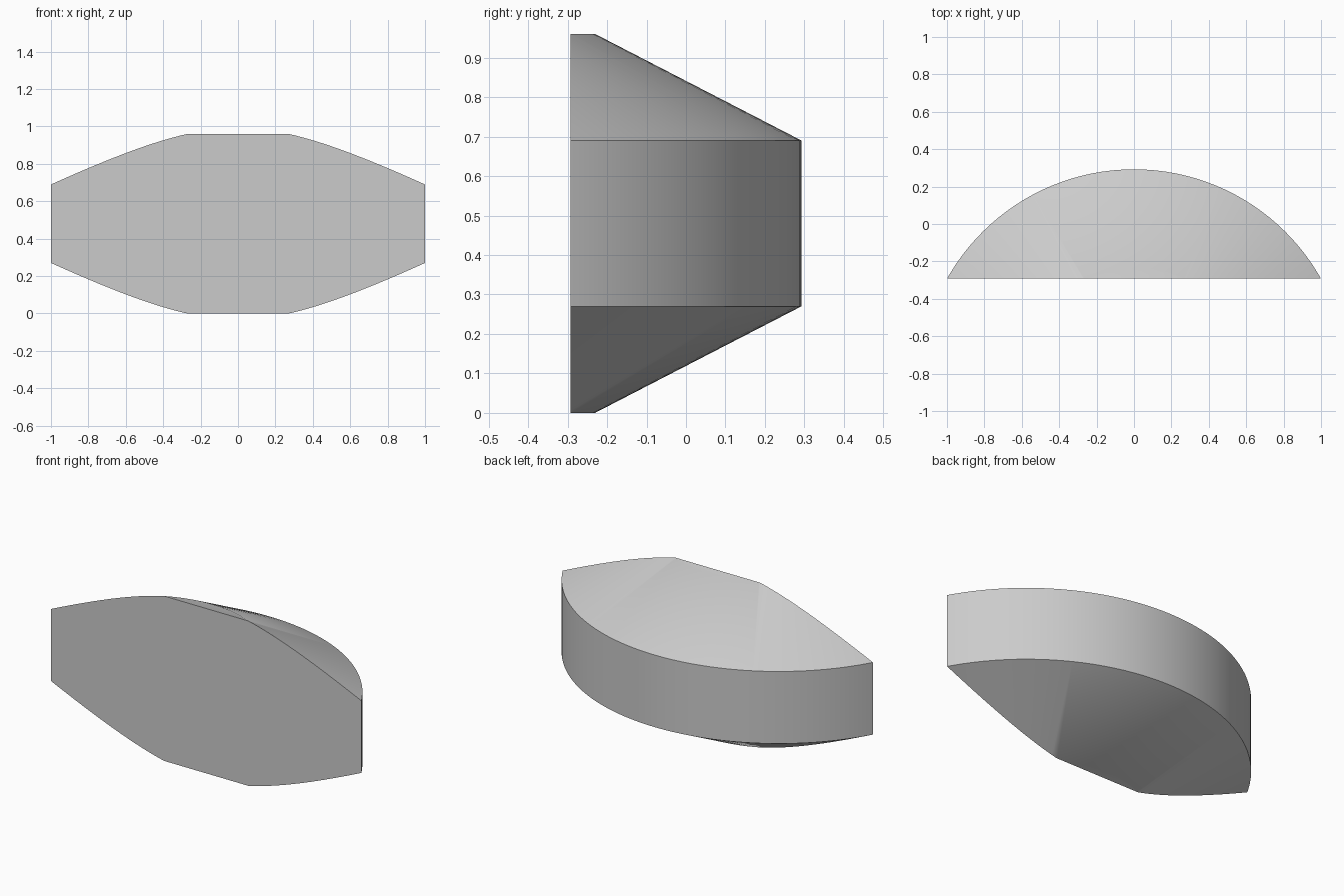
import bpy, bmesh, math
from mathutils import Vector

cube = bpy.data.objects.get("Cube")
if cube:
    bpy.data.objects.remove(cube, do_unlink=True)

FRONT_Y = -0.2925
RADIUS = 1.147
CAP_RADIUS = 0.624
CENTER_Y = -FRONT_Y - RADIUS
HEIGHT, RIM_LOW, RIM_HIGH = 0.96, 0.27, 0.69
SEGMENTS = 128

# Plain grey material
grey = bpy.data.materials.new("light grey")
grey.use_nodes = True
color = (0.6, 0.6, 0.6, 1)
grey.diffuse_color = color
grey.node_tree.nodes["Principled BSDF"].inputs["Base Color"].default_value = color

# Chamfered disc: four stacked rings, skinned and capped
bm = bmesh.new()
rings = []
for r, z in [(CAP_RADIUS, 0), (RADIUS, RIM_LOW), (RADIUS, RIM_HIGH), (CAP_RADIUS, HEIGHT)]:
    ring = []
    for i in range(SEGMENTS):
        a = math.tau * i / SEGMENTS
        ring.append(bm.verts.new((r * math.cos(a), CENTER_Y + r * math.sin(a), z)))
    rings.append(ring)
for low, high in zip(rings, rings[1:]):
    for i in range(SEGMENTS):
        j = (i + 1) % SEGMENTS
        bm.faces.new((low[i], low[j], high[j], high[i]))
bm.faces.new(rings[0][::-1])
bm.faces.new(rings[-1])

# Slice off the front and close it with one flat face
cut = bmesh.ops.bisect_plane(bm, geom=bm.verts[:] + bm.edges[:] + bm.faces[:],
                             plane_co=Vector((0, FRONT_Y, 0)), plane_no=Vector((0, -1, 0)),
                             clear_outer=True)
edges = [e for e in cut["geom_cut"] if isinstance(e, bmesh.types.BMEdge)]
bmesh.ops.contextual_create(bm, geom=edges)
bmesh.ops.recalc_face_normals(bm, faces=bm.faces[:])

mesh = bpy.data.meshes.new("chamfered_disc_segment")
bm.to_mesh(mesh)
bm.free()
mesh.materials.append(grey)
body = bpy.data.objects.new("chamfered_disc_segment", mesh)
bpy.context.collection.objects.link(body)

# Smooth the curved sides and soft cap edge, keep the rims and front sharp
bpy.ops.object.select_all(action='DESELECT')
body.select_set(True)
bpy.context.view_layer.objects.active = body
bpy.ops.object.shade_smooth_by_angle(angle=math.radians(30))
